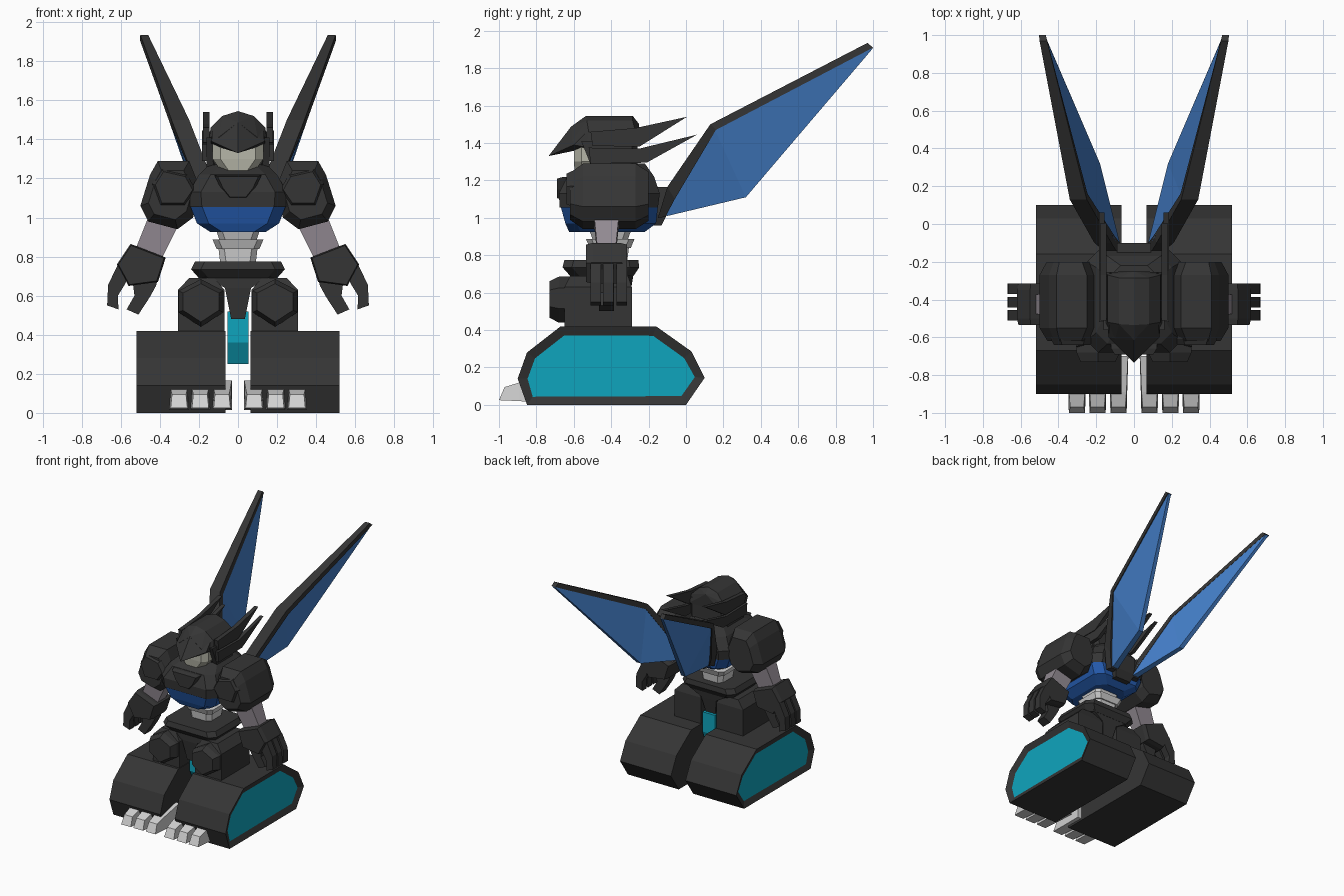
import bpy, bmesh

if "Cube" in bpy.data.objects:
    bpy.data.objects.remove(bpy.data.objects["Cube"])


def material(name, rgb):
    lin = [((c / 255 + 0.055) / 1.055) ** 2.4 if c > 10 else c / 255 / 12.92 for c in rgb]
    m = bpy.data.materials.new(name)
    m.diffuse_color = (*lin, 1)
    m.use_nodes = True
    m.node_tree.nodes["Principled BSDF"].inputs["Base Color"].default_value = m.diffuse_color
    return m


DARK = material("charcoal", (53, 53, 53))
TEAL = material("teal", (15, 165, 190))
TORSO = material("deep_blue", (37, 92, 175))
WING = material("wing_blue", (70, 130, 206))
LIGHT = material("light_grey", (210, 210, 210))
ARM = material("arm_grey", (147, 139, 147))
FACE = material("face_grey", (182, 182, 168))


def finish(name, bm, mats, mirror):
    bmesh.ops.recalc_face_normals(bm, faces=bm.faces[:])
    me = bpy.data.meshes.new(name)
    bm.to_mesh(me)
    bm.free()
    for m in mats:
        me.materials.append(m)
    ob = bpy.data.objects.new(name, me)
    bpy.context.collection.objects.link(ob)
    if mirror:
        mod = ob.modifiers.new("mirror", 'MIRROR')
        mod.use_mirror_merge = False
    return ob


def skin(name, mat, rings, mirror=False):
    """Skin equal-length rings of 3D points and cap both ends."""
    bm = bmesh.new()
    vs = [[bm.verts.new(p) for p in r] for r in rings]
    n = len(rings[0])
    for a, b in zip(vs, vs[1:]):
        for i in range(n):
            j = (i + 1) % n
            bm.faces.new((a[i], a[j], b[j], b[i]))
    bm.faces.new(vs[0])
    bm.faces.new(vs[-1])
    return finish(name, bm, [mat], mirror)


def block(name, mat, levels, c=0.0, mirror=False):
    """Stacked rectangles (z, x0, x1, y0, y1) with corners cut by c."""
    rings = []
    for z, a, b, d, e in levels:
        if c:
            r = [(a + c, d), (b - c, d), (b, d + c), (b, e - c),
                 (b - c, e), (a + c, e), (a, e - c), (a, d + c)]
        else:
            r = [(a, d), (b, d), (b, e), (a, e)]
        rings.append([(x, y, z) for x, y in r])
    return skin(name, mat, rings, mirror)


def extrude_y(name, mat, profile, levels, mirror=False):
    """xz profile placed at (y, scale) levels."""
    cx = sum(p[0] for p in profile) / len(profile)
    cz = sum(p[1] for p in profile) / len(profile)
    return skin(name, mat, [[(cx + (x - cx) * s, y, cz + (z - cz) * s) for x, z in profile]
                            for y, s in levels], mirror)


def extrude_x(name, mat, profile, x0, x1, mirror=False):
    return skin(name, mat, [[(x, y, z) for y, z in profile] for x in (x0, x1)], mirror)


def hull(name, mat, pts, mirror=False):
    """Convex hull of points; pts with x > 0 are doubled when not mirrored."""
    bm = bmesh.new()
    for x, y, z in pts:
        bm.verts.new((x, y, z))
        if x > 0 and not mirror:
            bm.verts.new((-x, y, z))
    bmesh.ops.convex_hull(bm, input=bm.verts[:])
    bmesh.ops.dissolve_limit(bm, angle_limit=0.03, verts=bm.verts[:], edges=bm.edges[:])
    return finish(name, bm, [mat], mirror)


def blade(name, mat, sections):
    """Thin wing strip from (lead, trail, lead half-thickness, trail half-thickness)."""
    skin(name, mat, [[(l[0] - a, l[1], l[2]), (l[0] + a, l[1], l[2]),
                      (t[0] + b, t[1], t[2]), (t[0] - b, t[1], t[2])]
                     for l, t, a, b in sections], True)


# Track-shaped feet with recessed teal side panels
tread = [(-.85, 0), (0, 0), (.1, .145), (.03, .285), (-.16, .42), (-.67, .42), (-.85, .28), (-.9, .14)]
foot = extrude_x("track_foot", DARK, tread, .065, .52, True)
foot.data.materials.append(TEAL)
bm = bmesh.new()
bm.from_mesh(foot.data)
side = [f for f in bm.faces if f.normal.x > .9]
bmesh.ops.inset_individual(bm, faces=side, thickness=.053, depth=-.02)
for f in side:
    f.material_index = 1
bm.to_mesh(foot.data)
bm.free()

# Toes
for i, x in enumerate((.082, .193, .302)):
    back = -.7 if i == 0 else -.82
    skin("toe_%d" % (i + 1), LIGHT,
         [[(x - w, y0, z0), (x + w, y0, z0), (x + v, y1, z1), (x - v, y1, z1)]
          for y0, y1, z0, z1, w, v in ((back, back, .015, .165, .052, .05),
                                       (-.89, -.89, .02, .12, .046, .042),
                                       (-1, -.97, .025, .095, .043, .036))], True)

# Legs and knee guards
block("thigh", DARK, [(.41, .07, .307, -.65, -.29), (.63, .07, .307, -.65, -.29),
                      (.69, .12, .25, -.62, -.31)], mirror=True)
extrude_y("knee_guard", DARK, [(.075, .625), (.19, .685), (.305, .625), (.305, .515), (.19, .44), (.075, .515)],
          [(-.6, 1), (-.68, 1), (-.73, .8)], True)

# Pelvis and hanging centre piece
block("pelvis", DARK, [(.69, -.2, .2, -.62, -.28), (.735, -.24, .24, -.66, -.25),
                       (.775, -.22, .22, -.65, -.255)], .05)
block("crotch", DARK, [(.48, -.035, .035, -.6, -.32), (.64, -.067, .067, -.62, -.29), (.7, -.17, .17, -.62, -.28)])
block("hanging_panel", TEAL, [(.25, -.055, .055, -.48, -.33), (.36, -.055, .055, -.54, -.29),
                              (.52, -.055, .055, -.54, -.29)])

# Ribbed waist
for i, (z0, z1, a, b) in enumerate(((.76, .842, .09, .1), (.84, .887, .11, .13), (.885, .935, .095, .112))):
    block("waist_rib_%d" % (i + 1), LIGHT, [(z0, -a, a, -.405 - a, -.405 + a), (z1, -b, b, -.405 - b, -.405 + b)], .03)

# Torso
block("belly", TORSO, [(.925, -.14, .14, -.625, -.22), (.97, -.21, .21, -.645, -.16),
                       (1.06, -.245, .245, -.67, -.15)], .06)
block("chest", DARK, [(1.055, -.245, .245, -.675, -.15), (1.13, -.25, .25, -.68, -.14),
                      (1.22, -.2, .2, -.635, -.17), (1.29, -.13, .13, -.5, -.22)], .06)
extrude_y("collar_plate", DARK, [(-.115, 1.215), (.115, 1.215), (.085, 1.15), (.045, 1.1), (-.045, 1.1), (-.085, 1.15)],
          [(-.5, 1.05), (-.66, 1.05), (-.69, .9)])
block("backpack", DARK, [(.96, -.07, .07, -.2, -.13), (1.02, -.09, .09, -.2, -.1), (1.165, -.09, .09, -.2, -.1)])

# Shoulders
shoulder = [(.41, 1.29), (.25, 1.29), (.19, 1.14), (.23, 1.0), (.31, .94), (.46, .98), (.5, 1.06), (.45, 1.22)]
extrude_y("shoulder", DARK, shoulder, [(-.62, .72), (-.55, 1), (-.27, 1), (-.2, .75)], True)
extrude_y("shoulder_plate", DARK, [(.39, 1.25), (.26, 1.22), (.215, 1.14), (.27, 1.06), (.40, 1.06), (.44, 1.17)],
          [(-.56, 1), (-.61, 1), (-.64, .85)], True)

# Arms and clawed hands
skin("upper_arm", ARM, [[(a, y0, za), (b, y0, zb), (b, y1, zb), (a, y1, za)]
                        for a, za, b, zb, y0, y1 in ((.31, .95, .46, 1.0, -.49, -.36),
                                                     (.385, .8, .52, .85, -.475, -.375))], True)
extrude_y("forearm", DARK, [(.55, .865), (.37, .795), (.41, .67), (.56, .65), (.62, .76)],
          [(-.535, .93), (-.5, 1), (-.35, 1), (-.315, .93)], True)
finger = [(.56, .74), (.615, .76), (.665, .655), (.67, .55), (.612, .53), (.615, .6), (.575, .665)]
for i, y in enumerate((-.483, -.415, -.343)):
    extrude_y("finger_%d" % (i + 1), DARK, finger, [(y - .028, 1), (y + .028, 1)], True)
extrude_y("thumb", DARK, [(.41, .69), (.42, .65), (.45, .595), (.51, .503), (.57, .53), (.53, .6), (.54, .68)],
          [(-.465, 1), (-.385, 1)], True)

# Head: face, skull, helmet with beak, swept-back fins
block("face", FACE, [(1.2, -.06, .06, -.59, -.4), (1.3, -.13, .13, -.6, -.4), (1.42, -.13, .13, -.6, -.4)], .04)
block("skull", DARK, [(1.2, -.12, .12, -.5, -.25), (1.3, -.16, .16, -.515, -.26), (1.44, -.16, .16, -.515, -.26)], .03)
hull("helmet_dome", DARK, [(0, -.535, 1.545), (0, -.285, 1.545), (.08, -.53, 1.52), (.08, -.285, 1.52),
                           (.14, -.52, 1.46), (.14, -.27, 1.46), (.15, -.53, 1.39), (.15, -.255, 1.39),
                           (0, -.25, 1.5), (0, -.615, 1.487), (.1, -.61, 1.41)])
hull("helmet_beak", DARK, [(0, -.735, 1.33), (.03, -.7, 1.35), (0, -.615, 1.487), (.135, -.6, 1.39), (.14, -.52, 1.375),
                           (.13, -.52, 1.47), (0, -.535, 1.53), (0, -.55, 1.385)])
extrude_x("cheek_guard", DARK, [(-.56, 1.41), (-.3, 1.41), (-.3, 1.26), (-.5, 1.26)], .125, .162, True)
extrude_x("upper_fin", DARK, [(-.51, 1.46), (-.27, 1.48), (.005, 1.54), (-.25, 1.38), (-.5, 1.385)], .145, .178, True)
extrude_x("lower_fin", DARK, [(-.52, 1.375), (-.25, 1.37), (.06, 1.445), (-.21, 1.295), (-.51, 1.29)], .155, .185, True)

# Wings: blue blade with dark leading edge
blade("wing_blade", WING, [((.105, -.12, 1.03), (.1, -.1, 1.01), .03, .025),
                           ((.295, .15, 1.48), (.2, .32, 1.11), .045, .02),
                           ((.483, .985, 1.917), (.483, .998, 1.905), .015, .012)])
blade("wing_leading_edge", DARK, [((.12, -.15, 1.0), (.1, -.11, 1.005), .03, .032),
                                  ((.165, -.1, 1.165), (.145, -.06, 1.1), .045, .04),
                                  ((.295, .13, 1.5), (.295, .16, 1.47), .045, .049),
                                  ((.48, .97, 1.935), (.485, 1.0, 1.91), .02, .018)])
